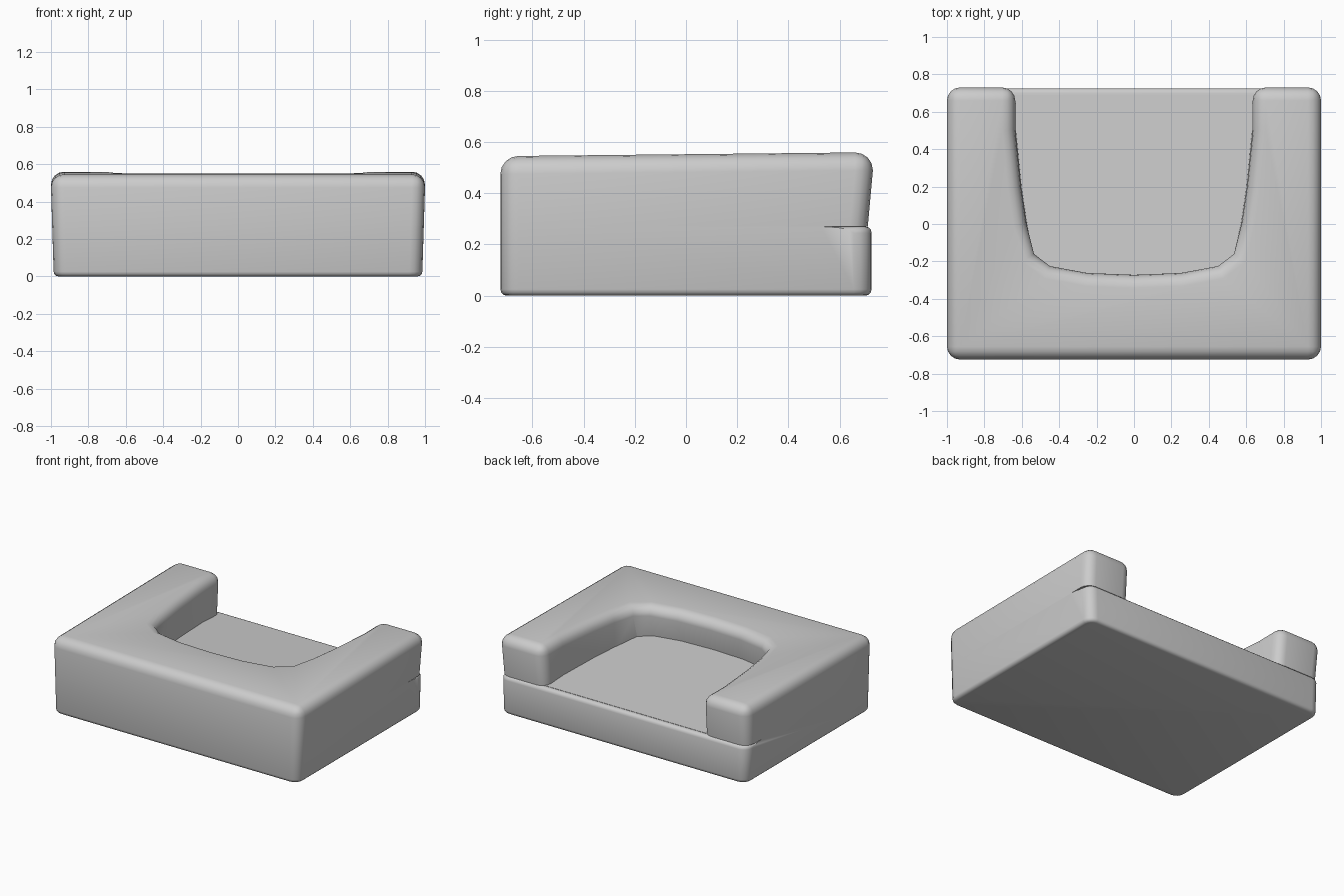
import bpy, bmesh

cube = bpy.data.objects.get("Cube")
if cube:
    bpy.data.objects.remove(cube, do_unlink=True)

FRONT, BACK = -0.725, 0.73
SEAT, TOP = 0.27, 0.545
RADIUS = 0.07

grey = bpy.data.materials.new("plain grey")
grey.use_nodes = True
grey.diffuse_color = (0.6, 0.6, 0.6, 1)
grey.node_tree.nodes["Principled BSDF"].inputs["Base Color"].default_value = (0.6, 0.6, 0.6, 1)


def prism(outline, bottom, top):
    """Extrude a plan outline upwards."""
    bm = bmesh.new()
    face = bm.faces.new([bm.verts.new((x, y, bottom)) for x, y in outline])
    grown = bmesh.ops.extrude_face_region(bm, geom=[face], use_keep_orig=True)
    for v in grown["geom"]:
        if isinstance(v, bmesh.types.BMVert):
            v.co.z = top
    bmesh.ops.recalc_face_normals(bm, faces=bm.faces)
    return bm


def round_edges(bm, rule, radius, segments=4):
    edges = [e for e in bm.edges if rule(e, (e.verts[0].co + e.verts[1].co) / 2)]
    bmesh.ops.bevel(bm, geom=edges, offset=radius, offset_type='OFFSET',
                    segments=segments, profile=0.5, affect='EDGES', clamp_overlap=False)


def upright(edge):
    a, b = (v.co for v in edge.verts)
    return abs(a.z - b.z) > 0.1


def finish(name, bm):
    # The sides lean outwards very slightly towards the top
    for v in bm.verts:
        v.co.x *= 0.985 + 0.015 * min(v.co.z / 0.48, 1)
    bmesh.ops.recalc_face_normals(bm, faces=bm.faces)
    mesh = bpy.data.meshes.new(name)
    bm.to_mesh(mesh)
    bm.free()
    obj = bpy.data.objects.new(name, mesh)
    bpy.context.collection.objects.link(obj)
    mesh.materials.append(grey)
    bpy.ops.object.select_all(action='DESELECT')
    obj.select_set(True)
    bpy.context.view_layer.objects.active = obj
    bpy.ops.object.shade_smooth_by_angle(angle=0.7)


# Lower block, rounded at the corners, the underside and the open back edge
corners = [(-1, FRONT), (1, FRONT), (1, BACK - 0.005), (-1, BACK - 0.005)]
base = prism(corners, 0, SEAT)
round_edges(base, lambda e, m: upright(e), RADIUS)
round_edges(base, lambda e, m: m.z < 0.001 or (m.z > SEAT - 0.001 and m.y > BACK - RADIUS),
            0.025, 3)
finish("base_block", base)

# U-shaped rim: front rest and two arms around the recess
half = [(0.635, BACK), (0.635, 0.5), (0.605, 0.2), (0.575, 0.0), (0.535, -0.16),
        (0.45, -0.225), (0.25, -0.262)]
recess = half + [(0, -0.272)] + [(-x, y) for x, y in reversed(half)]
rim = prism([(-1, BACK), (-1, FRONT), (1, FRONT), (1, BACK)] + recess, SEAT, TOP)
round_edges(rim, lambda e, m: m.z > TOP - 0.001
            or (upright(e) and (m.y > BACK - 0.01 or m.y < FRONT + 0.01)), RADIUS)
for v in rim.verts:
    low = v.co.z < SEAT + 0.001
    if low and v.co.y > 0.6:
        v.co.y -= 0.02          # arm ends tuck in above the base
    elif low and abs(v.co.x) < 0.56 and -0.3 < v.co.y < -0.1:
        v.co.y -= 0.05          # front wall of the recess is undercut
    if v.co.z > 0.4:
        v.co.z += 0.015 * (v.co.y - FRONT) / (BACK - FRONT)
finish("arms_and_front_rest", rim)

# Seat surface, rising gently towards the front rest
seat = prism([(-0.68, -0.4), (0.68, -0.4), (0.68, 0.69), (-0.68, 0.69)], 0.2, SEAT + 0.002)
for v in seat.verts:
    if v.co.z > 0.25 and v.co.y < 0:
        v.co.z = 0.33
finish("seat", seat)
